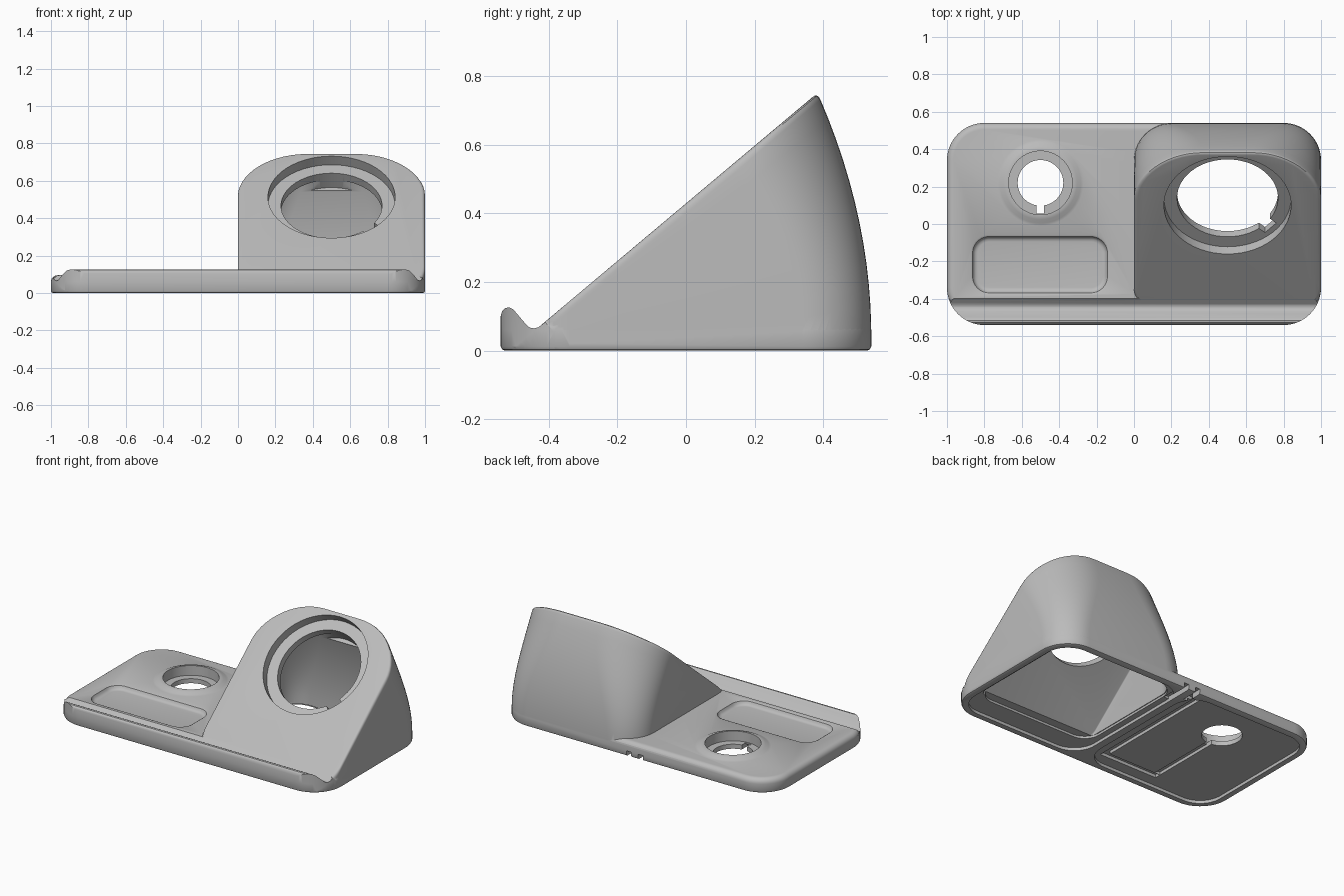
import bpy, bmesh
from math import sin, cos, pi, atan, radians, sqrt
from mathutils import Vector, Matrix

SLOPE = 0.84
TILT = atan(SLOPE)

cube = bpy.data.objects.get("Cube")
if cube:
    bpy.data.objects.remove(cube, do_unlink=True)

grey = bpy.data.materials.new("light grey plastic")
grey.use_nodes = True
grey.diffuse_color = (0.5, 0.5, 0.5, 1)
grey.node_tree.nodes["Principled BSDF"].inputs["Base Color"].default_value = (0.5, 0.5, 0.5, 1)


def finish(name, bm):
    bmesh.ops.recalc_face_normals(bm, faces=bm.faces)
    mesh = bpy.data.meshes.new(name)
    bm.to_mesh(mesh)
    bm.free()
    mesh.materials.append(grey)
    obj = bpy.data.objects.new(name, mesh)
    bpy.context.collection.objects.link(obj)
    return obj


def skin(name, rings):
    """Closed solid through rings of equal length."""
    bm = bmesh.new()
    loops = [[bm.verts.new(p) for p in ring] for ring in rings]
    for a, b in zip(loops, loops[1:]):
        for i in range(len(a)):
            j = (i + 1) % len(a)
            bm.faces.new((a[i], a[j], b[j], b[i]))
    bm.faces.new(loops[0])
    bm.faces.new(loops[-1])
    return finish(name, bm)


def outline(x0, x1, y0, y1, r_front, r_back, n=14):
    """Rounded rectangle with separate front and back corner radii."""
    corners = [(x1, y1, r_back, -1, -1), (x0, y1, r_back, 1, -1),
               (x0, y0, r_front, 1, 1), (x1, y0, r_front, -1, 1)]
    pts = []
    for k, (x, y, r, sx, sy) in enumerate(corners):
        for i in range(n + 1):
            a = pi / 2 * (k + i / n)
            pts.append((x + sx * r + r * cos(a), y + sy * r + r * sin(a)))
    return pts


def loft(name, x0, x1, y0, y1, r, levels):
    """Rounded block described by (height, inset) levels."""
    return skin(name, [[(x, y, z) for x, y in
                        outline(x0 + d, x1 - d, y0 + d, y1 - d, r - d, r - d)]
                       for z, d in levels])


def disc(name, x, y, r, levels):
    return loft(name, x - r, x + r, y - r, y + r, r, [(z, d) for z, d in levels])


def box(name, x0, x1, y0, y1, z0, z1):
    return skin(name, [[(x0, y0, z), (x1, y0, z), (x1, y1, z), (x0, y1, z)] for z in (z0, z1)])


def combine(target, other, operation):
    mod = target.modifiers.new(operation, 'BOOLEAN')
    mod.operation, mod.solver, mod.object = operation, 'EXACT', other
    bpy.context.view_layer.objects.active = target
    bpy.ops.object.modifier_apply(modifier=mod.name)
    bpy.data.objects.remove(other, do_unlink=True)


def wedge(name, inset, drop, z0, front, r_front, rounding):
    """Bowed block whose walls rise to the sloping face."""
    def section(z):
        back = 0.54 - 0.31 * max(0, z - 0.04) ** 2 - inset
        t = min(1, max(0, z - 0.06) / 0.68)
        radius = 0.2 + 0.17 * t * t * (3 - 2 * t) - inset
        return outline(inset, 1 - inset, front, back, r_front, radius)

    def face_height(y):
        return 0.068 + SLOPE * (y + 0.43) - drop

    columns = []
    for i in range(len(section(0))):
        lo, hi = z0, 0.9
        for _ in range(30):
            mid = (lo + hi) / 2
            if mid < face_height(section(mid)[i][1]):
                lo = mid
            else:
                hi = mid
        columns.append(lo)
    point = lambda i, z: Vector((*section(z)[i], z))
    steps = 12
    rings = [[] for _ in range(steps + 5)]
    centre = Vector((0.5, 0.1, face_height(0.1)))
    for i, top in enumerate(columns):
        shoulder = top - min(rounding, 0.4 * (top - z0))
        for s in range(steps + 1):
            rings[s].append(point(i, z0 + (shoulder - z0) * s / steps))
        a, p = point(i, shoulder), point(i, top)
        c = p + (centre - p).normalized() * rounding
        for s in range(1, 5):
            t = s / 4
            rings[steps + s].append(a * (1 - t) ** 2 + p * 2 * t * (1 - t) + c * t * t)
    return skin(name, rings)


# Base plate with rounded top edge, trimmed along the slope at the front
body = loft("dock_body", -1, 1, -0.54, 0.54, 0.2,
            [(0, 0.012), (0.004, 0.004), (0.012, 0), (0.06, 0)] +
            [(0.06 + 0.035 * sin(a), 0.035 * (1 - cos(a))) for a in
             [pi / 2 * k / 6 for k in range(1, 7)]])
bm = bmesh.new()
bm.from_mesh(body.data)
cut = bmesh.ops.bisect_plane(bm, geom=bm.verts[:] + bm.edges[:] + bm.faces[:],
                             plane_co=(0, -0.43, 0.068), plane_no=(0, -SLOPE, 1), clear_outer=True)
bmesh.ops.holes_fill(bm, edges=[e for e in bm.edges if e.is_boundary])
bmesh.ops.recalc_face_normals(bm, faces=bm.faces)
bm.to_mesh(body.data)
bm.free()

# Front lip and trough
profile = [(-0.6, -0.1), (-0.6, 0.09), (-0.54, 0.1), (-0.536, 0.115), (-0.527, 0.124),
           (-0.515, 0.126), (-0.503, 0.12), (-0.465, 0.075), (-0.455, 0.067),
           (-0.443, 0.065), (-0.43, 0.068), (-0.41, 0.083), (-0.38, 0.05), (-0.38, -0.1)]
lip = skin("front_lip", [[(x, y, z) for y, z in profile] for x in (-1.1, 1.1)])
plan = loft("plan", -1, 1, -0.54, 0.54, 0.2,
            [(0, 0.012), (0.004, 0.004), (0.012, 0), (0.06, 0), (0.3, 0)])
combine(lip, plan, 'INTERSECT')
combine(body, lip, 'UNION')

# Sloping stand and raised ring around the small holder
combine(body, wedge("stand", 0, 0, 0.012, -0.48, 0.14, 0.02), 'UNION')
combine(body, disc("holder_ring", -0.5, 0.22, 0.23,
                   [(0.08, 0), (0.095, 0), (0.1, 0.014), (0.11, 0.034), (0.115, 0.05)]), 'UNION')

# Cavity inside the stand
combine(body, wedge("cavity", 0.07, 0.14, -0.02, -0.33, 0.06, 0.01), 'DIFFERENCE')

# Round seat and opening in the sloping face, with a cable notch
place = Matrix.Translation((0.5, 0.1, 0.513)) @ Matrix.Rotation(TILT, 4, 'X')
notch = box("cable_notch", 0.2, 0.31, -0.045, 0.045, -0.16, 0)
notch.data.transform(Matrix.Rotation(radians(-42), 4, 'Z'))
for cutter in (disc("seat", 0, 0, 0.34, [(-0.06, 0), (0.3, 0)]),
               disc("opening", 0, 0, 0.27, [(-0.16, 0), (0.1, 0)]), notch):
    cutter.data.transform(place)
    combine(body, cutter, 'DIFFERENCE')

# Small holder, its cable slot, and the shallow tray
for cutter in (disc("holder_seat", -0.5, 0.22, 0.17, [(0.05, 0), (0.2, 0)]),
               disc("holder_hole", -0.5, 0.22, 0.122, [(-0.1, 0), (0.1, 0)]),
               box("holder_slot", -0.52, -0.48, 0.055, 0.2, -0.1, 0.1),
               loft("tray", -0.875, -0.13, -0.38, -0.055, 0.1,
                    [(0.066, 0.04), (0.068, 0.028), (0.076, 0.018),
                     (0.09, 0.012), (0.096, 0), (0.13, 0)])):
    combine(body, cutter, 'DIFFERENCE')

# Underside: pad recesses, inner step and cable channels
for cutter in (loft("left_recess", -0.955, -0.025, -0.495, 0.495, 0.155, [(-0.1, 0), (0.02, 0)]),
               loft("right_recess", 0.025, 0.955, -0.495, 0.495, 0.155, [(-0.1, 0), (0.02, 0)]),
               loft("right_step", 0.065, 0.915, -0.36, 0.455, 0.11, [(-0.1, 0), (0.035, 0)]),
               box("channel_side", -0.52, -0.48, -0.38, 0.1, -0.1, 0.04),
               box("channel_front", -0.52, -0.09, -0.42, -0.38, -0.1, 0.04),
               box("channel_back", -0.13, -0.09, -0.42, 0.47, -0.1, 0.04),
               box("channel_turn", -0.13, -0.03, 0.43, 0.47, -0.1, 0.04),
               box("left_exit", -0.06, -0.025, 0.43, 0.7, -0.1, 0.035),
               box("right_exit", 0.025, 0.06, 0.35, 0.7, -0.1, 0.035)):
    combine(body, cutter, 'DIFFERENCE')

for o in bpy.context.selected_objects:
    o.select_set(False)
body.select_set(True)
bpy.context.view_layer.objects.active = body
bpy.ops.object.shade_smooth_by_angle(angle=radians(32))
